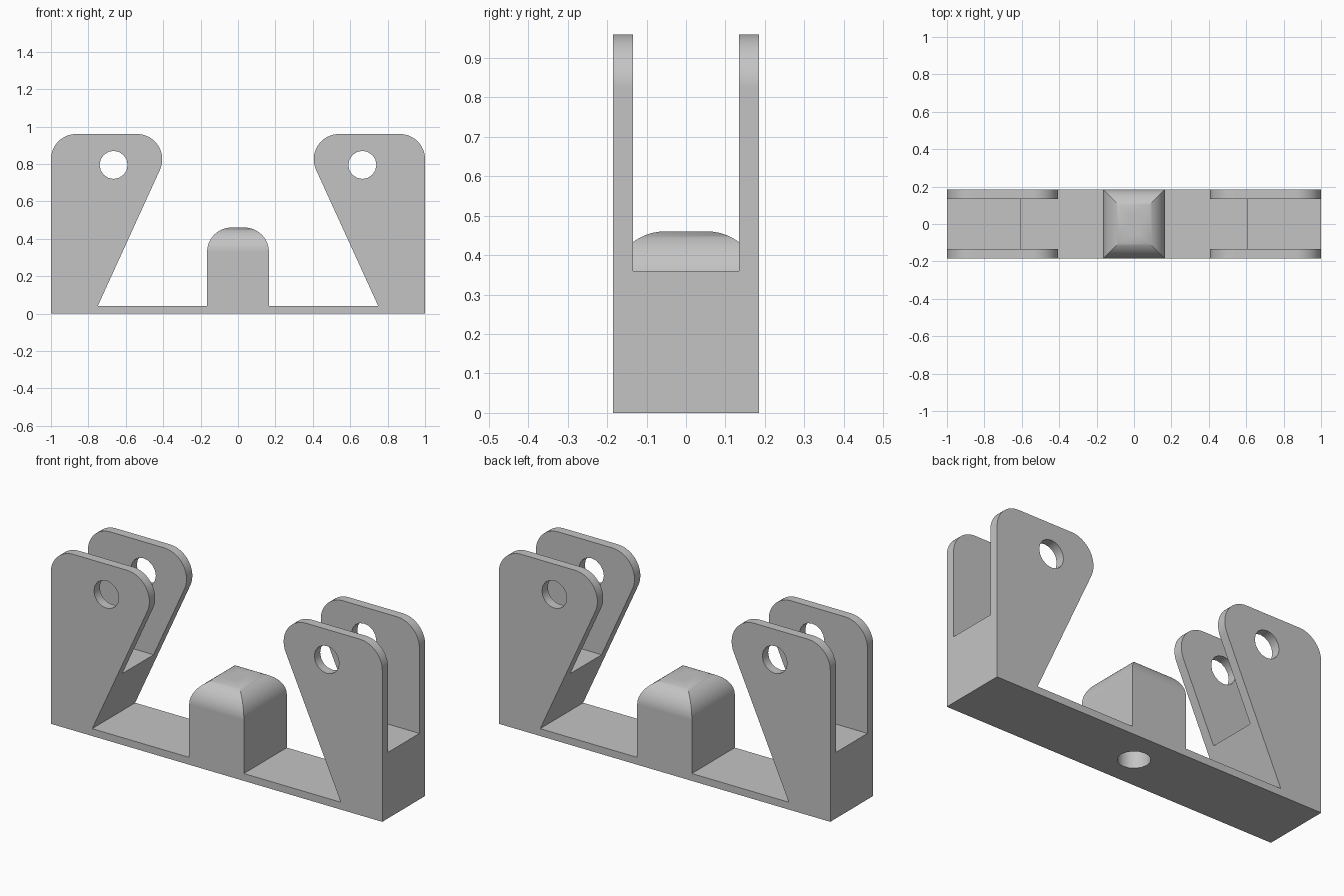
import bpy, bmesh, math

old = bpy.data.objects.get("Cube")
if old:
    bpy.data.objects.remove(old, do_unlink=True)

grey = bpy.data.materials.new("plain grey")
grey.use_nodes = True
colour = (0.55, 0.55, 0.55, 1)
grey.diffuse_color = colour
grey.node_tree.nodes["Principled BSDF"].inputs["Base Color"].default_value = colour

HALF_DEPTH = 0.185
PLATE = 0.04
TOP = 0.96
SEGMENTS = 16


def loft(name, rings):
    """Closed solid through matching rings of points."""
    bm = bmesh.new()
    loops = [[bm.verts.new(p) for p in ring] for ring in rings]
    n = len(loops[0])
    for low, high in zip(loops, loops[1:]):
        for i in range(n):
            j = (i + 1) % n
            bm.faces.new((low[i], low[j], high[j], high[i]))
    bm.faces.new(loops[0][::-1])
    bm.faces.new(loops[-1])
    bmesh.ops.recalc_face_normals(bm, faces=bm.faces)
    mesh = bpy.data.meshes.new(name)
    bm.to_mesh(mesh)
    bm.free()
    mesh.materials.append(grey)
    obj = bpy.data.objects.new(name, mesh)
    bpy.context.collection.objects.link(obj)
    return obj


def arc(cx, cz, r, start, end):
    angles = [math.radians(start + (end - start) * i / SEGMENTS) for i in range(SEGMENTS + 1)]
    return [(cx + r * math.cos(a), cz + r * math.sin(a)) for a in angles]


def box(name, x, y, z):
    return loft(name, [[(a, b, h) for a, b in
                        ((x[0], y[0]), (x[1], y[0]), (x[1], y[1]), (x[0], y[1]))] for h in z])


def combine(target, other, operation):
    mod = target.modifiers.new(operation.lower(), "BOOLEAN")
    mod.operation = operation
    mod.solver = "EXACT"
    mod.object = other
    bpy.context.view_layer.objects.active = target
    bpy.ops.object.modifier_apply(modifier=mod.name)
    bpy.data.objects.remove(other, do_unlink=True)


# Base plate and both leaning lugs share one mirrored front profile
r = 0.135
half = [(1, 0)] + arc(1 - r, TOP - r, r, 0, 90) + arc(0.54, TOP - r, r, 90, 204.5) + [(0.75, PLATE)]
outline = half + [(-x, z) for x, z in reversed(half)]
bracket = loft("bracket", [[(x, y, z) for x, z in outline] for y in (-HALF_DEPTH, HALF_DEPTH)])

# Centre block with mitred, rounded top edges
r = 0.13
rings = []
for inset, z in [(0, PLATE / 2)] + [(r - x, z) for x, z in arc(0, 0.46 - r, r, 0, 90)]:
    w, d = 0.165 - inset, HALF_DEPTH - inset
    rings.append([(-w, -d, z), (w, -d, z), (w, d, z), (-w, d, z)])
combine(bracket, loft("centre_block", rings), "UNION")

# Slots that split each lug into two ears, and the pin holes through them
for side in (-1, 1):
    slot = box("slot_cutter", sorted((side * 0.3, side * 1.1)), (-0.135, 0.135), (0.36, 1.1))
    combine(bracket, slot, "DIFFERENCE")
    circle = arc(side * 0.665, 0.795, 0.075, 0, 360)[:-1]
    circle = [p for p in circle]
    pin = loft("pin_cutter", [[(x, y, z) for x, z in circle] for y in (-0.3, 0.3)])
    combine(bracket, pin, "DIFFERENCE")

# Blind bore up into the centre block from below
bore = loft("bore_cutter", [[(x, y, z) for x, y in arc(0, 0, 0.08, 0, 360)[:-1]]
                            for z in (-0.1, 0.3)])
combine(bracket, bore, "DIFFERENCE")

# Smooth rounds with crisp edges and flat faces
bpy.ops.object.select_all(action="DESELECT")
bracket.select_set(True)
bpy.context.view_layer.objects.active = bracket
bpy.ops.object.shade_smooth_by_angle(angle=math.radians(30))
weighted = bracket.modifiers.new("flat_face_normals", "WEIGHTED_NORMAL")
weighted.keep_sharp = True
